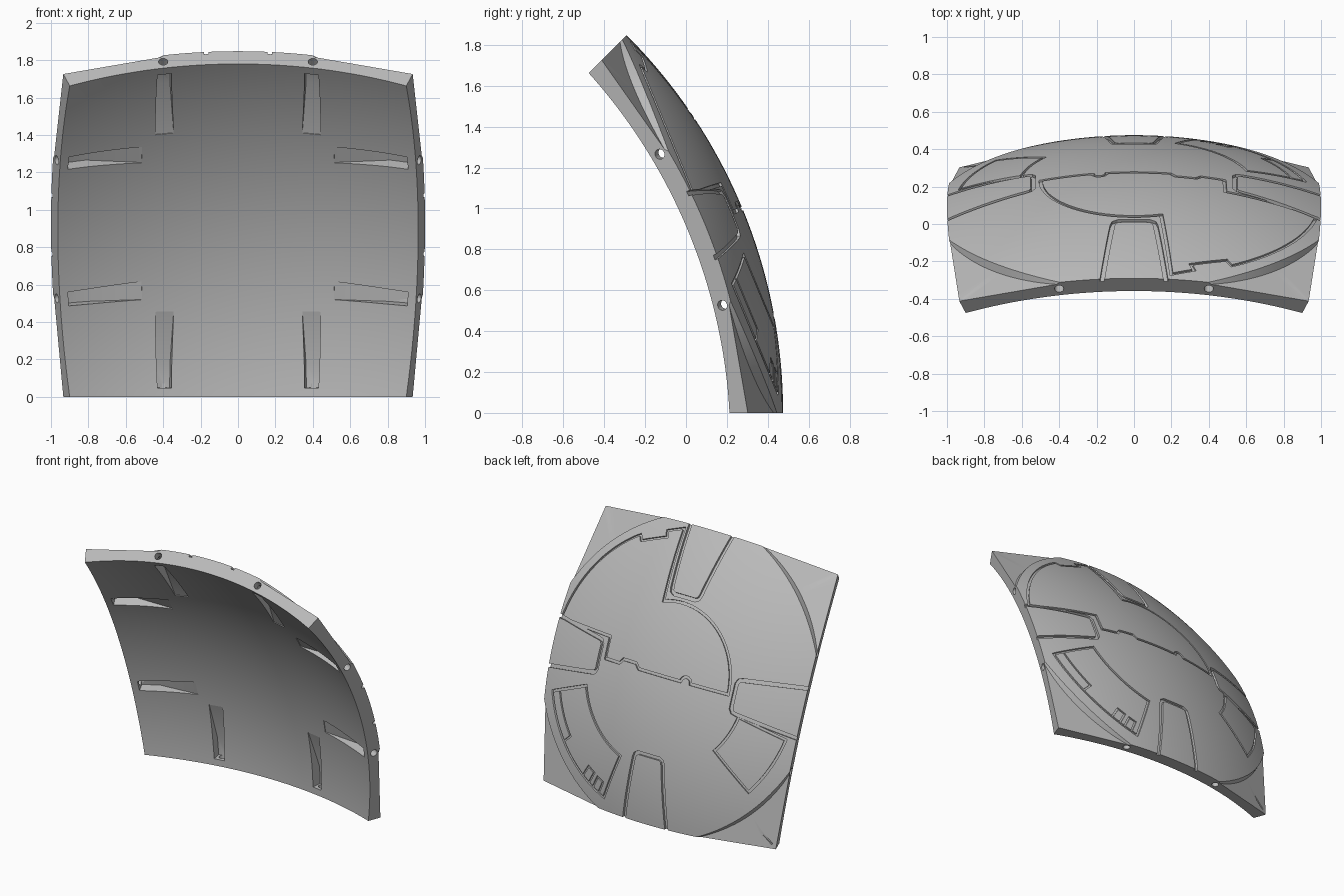
import bpy, bmesh, math
from mathutils import Vector, Matrix

if "Cube" in bpy.data.objects:
    bpy.data.objects.remove(bpy.data.objects["Cube"], do_unlink=True)

# Panel frame: a square patch of a sphere, 45 degrees on each side
HALF = math.radians(22.5)
K = math.tan(HALF)
R_OUT = 1 / math.sin(HALF)
R_IN = R_OUT - 0.096
CENTRE = Vector((0, 0.475 - R_OUT, 0))
ACROSS = Vector((1, 0, 0))
OUT = Vector((0, math.cos(HALF), math.sin(HALF)))
UP = Vector((0, -math.sin(HALF), math.cos(HALF)))


def ray(q):
    return (OUT + K * (q[0] * ACROSS + q[1] * UP)).normalized()


def on_sphere(q, radius):
    return CENTRE + radius * ray(q)


def turn(q, quarter):
    for _ in range(quarter):
        q = (-q[1], q[0])
    return q


def arc(radius, start, end, steps=24, cx=0.0):
    angles = [math.radians(start + (end - start) * i / steps) for i in range(steps + 1)]
    return [(cx + radius * math.cos(a), radius * math.sin(a)) for a in angles]


def finish(bm, name):
    bmesh.ops.recalc_face_normals(bm, faces=bm.faces[:])
    if bm.calc_volume(signed=True) < 0:
        bmesh.ops.reverse_faces(bm, faces=bm.faces[:])
    mesh = bpy.data.meshes.new(name)
    bm.to_mesh(mesh)
    bm.free()
    ob = bpy.data.objects.new(name, mesh)
    bpy.context.scene.collection.objects.link(ob)
    return ob


cutters = []


def add_cutter(bm, name):
    ob = finish(bm, name)
    ob.hide_render = True
    cutters.append(ob)


def loft(name, sections, closed=False):
    """Solid made by joining four-cornered sections."""
    bm = bmesh.new()
    rings = [[bm.verts.new(p) for p in s] for s in sections]
    pairs = list(zip(rings, rings[1:]))
    if closed:
        pairs.append((rings[-1], rings[0]))
    else:
        bm.faces.new(rings[0])
        bm.faces.new(rings[-1])
    for a, b in pairs:
        for i in range(4):
            j = (i + 1) % 4
            bm.faces.new((a[i], a[j], b[j], b[i]))
    add_cutter(bm, name)


def groove(name, path, closed=False, width=0.017, depth=0.012):
    """Engraved line of even width along a path on the outer surface."""
    pts = []
    ends = path[1:] + path[:1] if closed else path[1:]
    for a, b in zip(path, ends):
        a, b = Vector(a), Vector(b)
        n = max(1, math.ceil((b - a).length / 0.05))
        pts += [a.lerp(b, i / n) for i in range(n)]
    if not closed:
        pts.append(Vector(path[-1]))
    sections = []
    for i, p in enumerate(pts):
        before = pts[i - 1] if closed or i else p - (pts[1] - p)
        after = pts[(i + 1) % len(pts)] if closed or i < len(pts) - 1 else p + (p - pts[i - 1])
        t0, t1 = (p - before).normalized(), (after - p).normalized()
        t = (t0 + t1).normalized()
        side = Vector((-t.y, t.x)) * (width / 2 / max(0.5, t.dot(t1)))
        low, high = R_OUT - depth, R_OUT + 0.02
        sections.append([on_sphere(p - side, low), on_sphere(p + side, low),
                         on_sphere(p + side, high), on_sphere(p - side, high)])
    loft(name, sections, closed)


# Curved shell
N = 48
bm = bmesh.new()
sheets = []
for radius in (R_IN, R_OUT):
    sheets.append([[bm.verts.new(on_sphere((2 * i / N - 1, 2 * j / N - 1), radius))
                    for j in range(N + 1)] for i in range(N + 1)])
for s in sheets:
    for i in range(N):
        for j in range(N):
            bm.faces.new((s[i][j], s[i + 1][j], s[i + 1][j + 1], s[i][j + 1]))
rims = []
for s in sheets:
    rims.append([s[i][0] for i in range(N)] + [s[N][j] for j in range(N)]
                + [s[i][N] for i in range(N, 0, -1)] + [s[0][j] for j in range(N, 0, -1)])
for i in range(4 * N):
    j = (i + 1) % (4 * N)
    bm.faces.new((rims[0][i], rims[0][j], rims[1][j], rims[1][i]))
panel = finish(bm, "curved_panel")

for quarter in range(4):
    # Flat corner plate, sunk outside the round raised field
    p0 = on_sphere(turn((1, 1), quarter), R_OUT)
    p1 = on_sphere(turn((0.41, 1), quarter), R_OUT - 0.012)
    p2 = on_sphere(turn((1, 0.41), quarter), R_OUT - 0.012)
    normal = (p1 - p0).cross(p2 - p0)
    reach = (p0 - CENTRE).dot(normal)

    def on_plane(q):
        d = ray(q)
        return CENTRE + d * (reach / d.dot(normal))

    sections = []
    for low, high, far in zip(arc(1.085, 16, 74), arc(0.85, 16, 74), arc(1.6, 16, 74)):
        low, high, far = (turn(q, quarter) for q in (low, high, far))
        sections.append([on_plane(low), on_sphere(high, R_OUT + 0.4),
                         on_sphere(far, R_OUT + 0.4), on_plane(far)])
    loft("corner_cutter", sections)

    # Tapered tab outline at the middle of each edge
    half = [(0.177, 1.05), (0.11, 0.55), (0.102, 0.523), (0.08, 0.51)]
    tab = half + [(-x, y) for x, y in reversed(half)]
    groove("tab_groove", [turn(q, quarter) for q in tab], width=0.024, depth=0.017)

    # Bolt pockets on the inside and bolt holes through the edge
    for side in (-1, 1):
        sections = []
        for y, mid, w, depth in ((0.946, 0.41, 0.04, 0.07), (0.81, 0.405, 0.043, 0.07),
                                 (0.51, 0.39, 0.05, 0.004)):
            a = turn((side * mid - w, y), quarter)
            b = turn((side * mid + w, y), quarter)
            low, high = R_IN - 0.03, R_IN + depth
            sections.append([on_sphere(a, low), on_sphere(b, low),
                             on_sphere(b, high), on_sphere(a, high)])
        loft("pocket_cutter", sections)

        spot = on_sphere(turn((side * 0.4125, 1), quarter), (R_IN + R_OUT) / 2)
        ux, uy = turn((0, 1), quarter)
        axis = (ux * ACROSS + uy * UP) * math.cos(HALF) - OUT * math.sin(HALF)
        place = Matrix.Translation(spot - axis * 0.02) @ axis.to_track_quat('Z', 'Y').to_matrix().to_4x4()
        bm = bmesh.new()
        bmesh.ops.create_cone(bm, cap_ends=True, segments=16, radius1=0.025, radius2=0.025,
                              depth=0.1, matrix=place)
        add_cutter(bm, "hole_cutter")

# Large engraved plate: half ring, stepped lower line and notched rim
plate = [(0.975, 0.16), (0.46, 0.14), (0.455, 0), (0.335, 0), (0.31, 0.03), (0.207, 0.03), (0.18, 0)]
plate += arc(0.035, 0, 180, 8, -0.17)
plate += arc(0.47, 180, 73, 24)
plate += [(0.2, 0.957), (0.32, 0.91), (0.3, 0.865), (0.49, 0.795), (0.52, 0.835)]
plate += arc(0.985, 56, 12, 16)
groove("plate_groove", plate, closed=True)

# Engraved ring sectors on the lower half
for inner, outer, start, end in ((0.61, 0.965, -19.5, -69), (0.585, 0.945, 192, 219)):
    groove("sector_groove", arc(inner, start, end, 14) + arc(outer, end, start, 18), closed=True)
groove("strip_groove", arc(0.88, -19.5, -40, 8) + arc(0.965, -40, -40, 1)[:1], width=0.013, depth=0.009)
for start, end in ((-56, -60), (-62.5, -66)):
    outer = arc(0.965, start, end, 1)
    groove("notch_groove", [outer[0]] + arc(0.865, start, end, 1) + [outer[1]], width=0.013, depth=0.009)

# Small triangle on one corner plate
groove("triangle_groove", [(-0.55, -0.945), (-0.78, -0.815), (-0.965, -0.965)], width=0.013, depth=0.025)

# Cut everything and keep the finished shell
for c in cutters:
    mod = panel.modifiers.new(c.name, 'BOOLEAN')
    mod.operation = 'DIFFERENCE'
    mod.solver = 'EXACT'
    mod.object = c
bpy.context.view_layer.update()
cut = bpy.data.meshes.new_from_object(panel.evaluated_get(bpy.context.evaluated_depsgraph_get()))
panel.modifiers.clear()
panel.data = cut
for c in cutters:
    bpy.data.objects.remove(c, do_unlink=True)

# Plain grey finish
grey = bpy.data.materials.new("plain_grey")
grey.use_nodes = True
colour = (0.5, 0.5, 0.5, 1)
grey.diffuse_color = colour
grey.node_tree.nodes["Principled BSDF"].inputs["Base Color"].default_value = colour
panel.data.materials.clear()
panel.data.materials.append(grey)

bpy.context.view_layer.objects.active = panel
panel.select_set(True)
bpy.ops.object.shade_smooth_by_angle(angle=math.radians(25))
